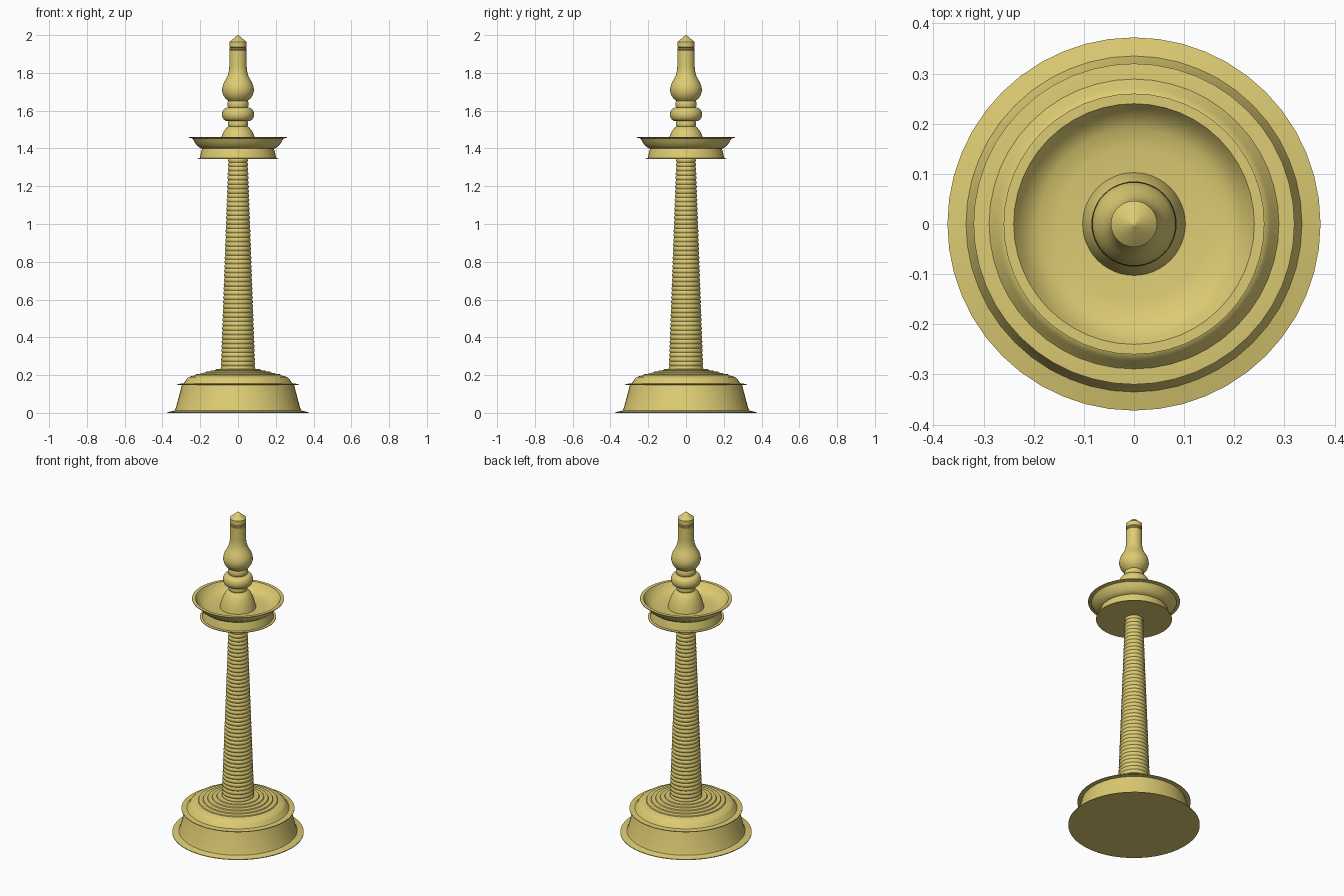
import bpy, bmesh, math

SEG = 48
brass = bpy.data.materials.new("brass")
brass.diffuse_color = (0.72, 0.60, 0.17, 1)


def lathe(name, profile, seg=SEG):
    """Spin (radius, z) points round z; ends at radius 0 become poles."""
    bm = bmesh.new()
    rings = []
    for r, z in profile:
        if r < 1e-5:
            rings.append([bm.verts.new((0, 0, z))] * seg)
        else:
            rings.append([bm.verts.new((r * math.cos(2 * math.pi * i / seg),
                                        r * math.sin(2 * math.pi * i / seg), z))
                          for i in range(seg)])
    for a, b in zip(rings, rings[1:]):
        for i in range(seg):
            j = (i + 1) % seg
            quad = list(dict.fromkeys((a[i], a[j], b[j], b[i])))
            if len(quad) > 2:
                bm.faces.new(quad)
    bmesh.ops.recalc_face_normals(bm, faces=bm.faces)
    me = bpy.data.meshes.new(name)
    bm.to_mesh(me)
    bm.free()
    me.materials.append(brass)
    ob = bpy.data.objects.new(name, me)
    bpy.context.collection.objects.link(ob)
    bpy.ops.object.select_all(action='DESELECT')
    ob.select_set(True)
    bpy.context.view_layer.objects.active = ob
    bpy.ops.object.shade_smooth_by_angle(angle=math.radians(32))
    return ob


def bead(r_in, r_out, z0, z1, n=10):
    """Half-round moulding from z0 up to z1."""
    return [(r_in + (r_out - r_in) * math.sin(math.pi * k / n) ** 0.8 if 0 < k < n else r_in,
             (z0 + z1) / 2 - (z1 - z0) / 2 * math.cos(math.pi * k / n))
            for k in range(n + 1)]


# Flared drum of the foot, with thin flanges at bottom and top
lathe("base_drum", [(0, 0), (0.372, 0), (0.372, 0.004), (0.335, 0.013), (0.328, 0.03),
                    (0.297, 0.147), (0.32, 0.149), (0.32, 0.153), (0.29, 0.156), (0, 0.156)])

# Stepped dome on the foot
dome = [(0, 0.15), (0.295, 0.15), (0.283, 0.162), (0.272, 0.18), (0.262, 0.189), (0.245, 0.195)]
for k in range(5):
    r, z = 0.225 - k * 0.026, 0.2 + k * 0.0065
    dome += [(r, z), (r - 0.003, z + 0.005), (r - 0.02, z + 0.006)]
dome += [(0.095, 0.232), (0, 0.232)]
lathe("base_dome", dome)

# Tapered column made of stacked rings
N, Z0, Z1 = 48, 0.225, 1.35
column = [(0, Z0)]
for k in range(N):
    for f, bulge in ((0, -0.003), (0.25, 0.001), (0.5, 0.002), (0.75, 0.001)):
        t = (k + f) / N
        column.append((0.09 - 0.04 * t + bulge, Z0 + (Z1 - Z0) * t))
column += [(0.047, Z1), (0, Z1)]
lathe("ringed_column", column)

# Collar under the dish
lathe("dish_collar", [(0, 1.343), (0.215, 1.343), (0.215, 1.347), (0.202, 1.349),
                      (0.197, 1.375), (0.188, 1.405), (0, 1.405)])

# Open oil dish
lathe("oil_dish", [(0, 1.395), (0.17, 1.395), (0.198, 1.401), (0.215, 1.413), (0.23, 1.433),
                   (0.241, 1.453), (0.26, 1.457), (0.26, 1.461), (0.24, 1.461), (0.23, 1.446),
                   (0.213, 1.427), (0.19, 1.414), (0.15, 1.408), (0, 1.406)])

# Bell in the middle of the dish
lathe("dish_bell", [(0, 1.40), (0.104, 1.40), (0.1, 1.42), (0.094, 1.444), (0.085, 1.47),
                    (0.073, 1.494), (0.058, 1.512), (0.048, 1.517), (0, 1.517)])

# Turned beads of the finial
lathe("lower_bead", [(0, 1.512)] + bead(0.044, 0.054, 1.512, 1.547) + [(0, 1.547)])
lathe("wide_bead", [(0, 1.544)] + bead(0.05, 0.085, 1.544, 1.617) + [(0, 1.617)])
lathe("upper_bead", [(0, 1.612)] + bead(0.044, 0.056, 1.612, 1.656) + [(0, 1.656)])

# Bulb, neck and pointed tip
lathe("bulb_finial", [(0, 1.65), (0.05, 1.65), (0.066, 1.664), (0.078, 1.682), (0.084, 1.704),
                      (0.083, 1.724), (0.076, 1.746), (0.063, 1.768), (0.053, 1.79),
                      (0.047, 1.815), (0.046, 1.84), (0.046, 1.918), (0.043, 1.921),
                      (0.046, 1.924), (0.046, 1.93), (0.043, 1.933), (0.046, 1.936),
                      (0.046, 1.963), (0.006, 1.997), (0, 2.0)])
